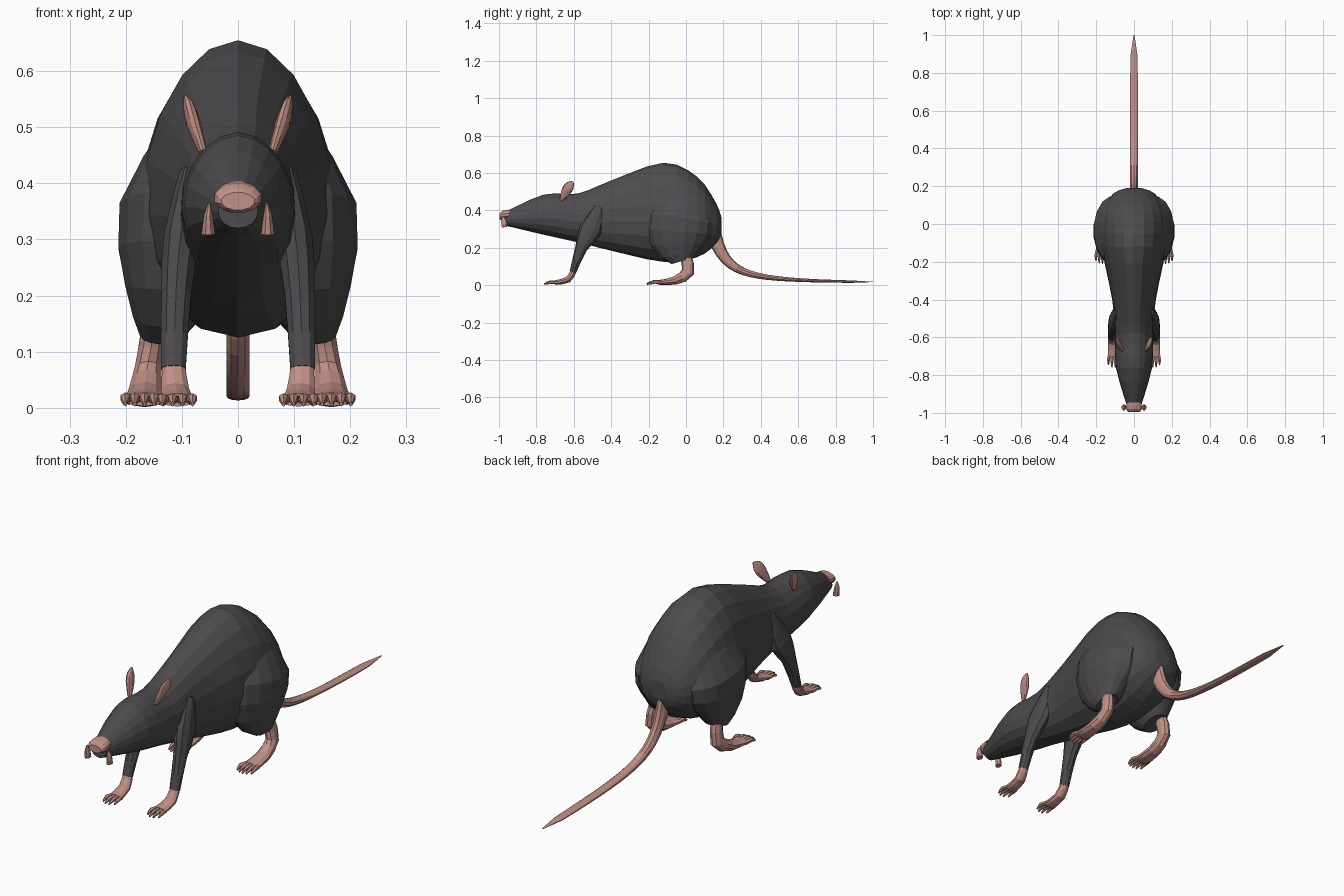
import bpy
import bmesh
from math import cos, sin, pi
from mathutils import Vector

cube = bpy.data.objects.get("Cube")
if cube:
    bpy.data.objects.remove(cube)


def material(name, colour):
    mat = bpy.data.materials.new(name)
    mat.use_nodes = True
    mat.diffuse_color = (*colour, 1)
    shader = mat.node_tree.nodes["Principled BSDF"]
    shader.inputs["Base Color"].default_value = (*colour, 1)
    return mat


FUR = material("dark grey fur", (0.075, 0.07, 0.074))
SKIN = material("pink skin", (0.53, 0.28, 0.24))


def smooth_path(keys, steps):
    """Pass a smooth spline through a few key stations."""
    keys = [Vector(key) for key in keys]
    last = len(keys) - 1
    path = []
    for i in range(last):
        before, start, end, after = (keys[min(max(j, 0), last)] for j in range(i - 1, i + 3))
        for step in range(steps):
            t = step / steps
            pull_in = (end - before) / 2
            pull_out = (after - start) / 2
            path.append(start * (2 * t**3 - 3 * t**2 + 1) + end * (3 * t**2 - 2 * t**3)
                        + pull_in * (t**3 - 2 * t**2 + t) + pull_out * (t**3 - t**2))
    return path + [keys[-1]]


def add_tube(bm, stations, sides, upright, egg):
    """Loft elliptical rings (x, y, z, half width, half height) along a path."""
    points = [Vector(station[:3]) for station in stations]
    side = Vector((1, 0, 0))
    rings = []
    for i, station in enumerate(stations):
        width, height = station[3:]
        along = points[min(i + 1, len(points) - 1)] - points[max(i - 1, 0)]
        up = Vector((0, 0, 1)) if upright else side.cross(along).normalized()
        ring = []
        for k in range(sides):
            angle = 2 * pi * (k + 0.5) / sides
            across = width * cos(angle) * (1 - egg * sin(angle))
            ring.append(bm.verts.new(points[i] + side * across + up * height * sin(angle)))
        rings.append(ring)
    for ring, following in zip(rings, rings[1:]):
        for k in range(sides):
            n = (k + 1) % sides
            bm.faces.new((ring[k], ring[n], following[n], following[k]))
    bm.faces.new(rings[0])
    bm.faces.new(rings[-1])


def make(name, tubes, mat, sides=10, steps=2, mirror=True, upright=False, egg=0):
    bm = bmesh.new()
    for keys in tubes:
        add_tube(bm, smooth_path(keys, steps), sides, upright, egg)
    bmesh.ops.recalc_face_normals(bm, faces=bm.faces)
    mesh = bpy.data.meshes.new(name)
    bm.to_mesh(mesh)
    bm.free()
    mesh.materials.append(mat)
    part = bpy.data.objects.new(name, mesh)
    bpy.context.collection.objects.link(part)
    if mirror:
        modifier = part.modifiers.new("Mirror", 'MIRROR')
        modifier.use_mirror_merge = False


def toes(count, x, spread, y, length, radius):
    """Fan of slightly arched, pointed toes, the middle ones longest."""
    fan = []
    for i in range(count):
        offset = 2 * i / (count - 1) - 1
        reach = length * (1 - offset * offset / 5)
        tip = x + offset * spread
        root = x + offset * spread * 0.8
        fan.append([(root, y, radius * 1.5, radius, radius),
                    (tip, y - reach / 2, radius * 1.9, radius, radius),
                    (tip, y - reach, radius * 0.7, radius / 3, radius / 2)])
    return fan


# Head and body in one skin: y, underside, back line, half width
outline = [(-.97, .32, .39, .035), (-.76, .27, .485, .095), (-.58, .23, .49, .1),
           (-.4, .185, .56, .115), (-.12, .125, .655, .17), (.06, .15, .58, .17),
           (.16, .22, .44, .11), (.19, .28, .36, .04)]
make("body", [[(0, y, (low + high) / 2, width, (high - low) / 2)
               for y, low, high, width in outline]],
     FUR, sides=18, steps=3, mirror=False, upright=True, egg=0.12)

# Hind legs
make("hind_thighs", [[(.085, 0, .51, .04, .08), (.11, -.03, .36, .103, .18),
                      (.115, -.04, .22, .088, .15), (.135, -.02, .13, .04, .06)]],
     FUR, sides=16)
make("hind_feet", [[(.15, 0, .15, .022, .03), (.16, .01, .07, .025, .034),
                    (.165, -.06, .025, .032, .022), (.167, -.15, .015, .038, .012)]], SKIN)
make("hind_toes", toes(5, .167, .034, -.135, .075, .0095), SKIN, sides=6)

# Front legs
make("front_legs", [[(.08, -.46, .42, .025, .03), (.1, -.51, .3, .034, .06),
                     (.11, -.56, .2, .028, .033), (.115, -.605, .07, .023, .018)]], FUR)
make("front_paws", [[(.115, -.6, .08, .021, .016), (.112, -.63, .03, .026, .017),
                     (.108, -.7, .014, .031, .012)]], SKIN)
make("front_toes", toes(4, .108, .027, -.69, .07, .009), SKIN, sides=6)

# Tail sweeps down from the rump, flattening towards a rounded tip
tail = []
for i in range(17):
    t = i / 16
    y = 0.15 ** (1 - t)
    rounding = (1.02 - t**30) ** 0.5
    tail.append((0, y, 0.012 + 0.0058 / y**2, 0.021 * rounding, 0.006 / y * rounding))
make("tail", [tail], SKIN, steps=1, mirror=False)

# Leaf-shaped ears
make("ears", [[(.062, -.667, .455, .008, .01), (.079, -.64, .505, .013, .027),
               (.088, -.62, .535, .01, .024), (.094, -.604, .554, .003, .005)]], SKIN)

# Nose cap and the small pads beside the mouth
make("nose", [[(0, -.945, .378, .04, .027), (0, -.98, .373, .043, .026),
               (0, -.996, .368, .03, .016)]], SKIN, sides=12, mirror=False, upright=True)
make("mouth_pads", [[(.053, -.97, .31, .013, .016), (.053, -.975, .345, .008, .015),
                     (.051, -.98, .365, .002, .004)]], SKIN, sides=8)
